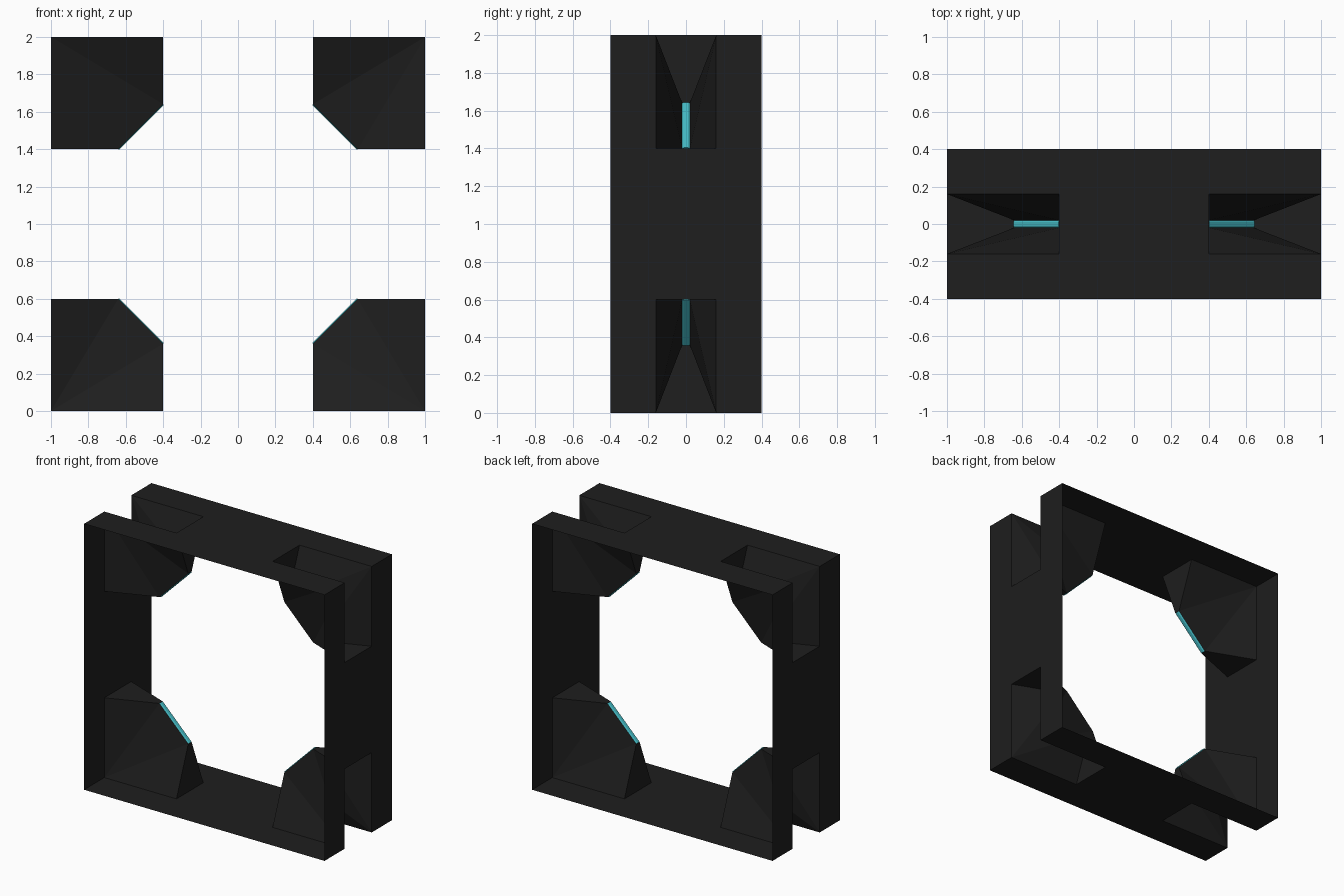
import bpy, bmesh
from mathutils import Matrix, Vector

if "Cube" in bpy.data.objects:
    bpy.data.objects.remove(bpy.data.objects["Cube"])


def material(name, color):
    m = bpy.data.materials.new(name)
    m.diffuse_color = color
    m.use_nodes = True
    m.node_tree.nodes["Principled BSDF"].inputs["Base Color"].default_value = m.diffuse_color
    return m


dark = material("dark_panel", (0.013, 0.013, 0.013, 1))
cyan = material("cyan_glow", (0.06, 0.5, 0.56, 1))

D, G, H = 0.4, 0.16, 0.02      # half depth, half notch width, half strip width
I, C = 0.4, 0.64               # notch inner limit, chamfer end


def build(name, faces, mat):
    """Repeat one side's faces four times around the centre of the ring."""
    bm = bmesh.new()
    for k in range(4):
        rot = Matrix.Translation((0, 0, 1)) @ Matrix.Rotation(k * 1.5707963268, 4, 'Y')
        for f in faces:
            bm.faces.new([bm.verts.new(rot @ Vector(p)) for p in f])
    bmesh.ops.remove_doubles(bm, verts=bm.verts, dist=0.0005)
    bmesh.ops.recalc_face_normals(bm, faces=bm.faces)
    me = bpy.data.meshes.new(name)
    bm.to_mesh(me)
    bm.free()
    ob = bpy.data.objects.new(name, me)
    bpy.context.collection.objects.link(ob)
    me.materials.append(mat)
    return ob


# Thin band of the square ring: two long rails and a bridge between the notches
xs = [-1, -I, I, 1]
faces = []
for i in range(3):
    for y0, y1 in ((-D, -G), (-G, G), (G, D)):
        if y0 == -G and i != 1:
            continue
        faces.append([(xs[i], y0, 1), (xs[i + 1], y0, 1), (xs[i + 1], y1, 1), (xs[i], y1, 1)])

# Corner notch: tapered end walls and folded side walls narrowing to the chamfer
faces.append([(I, -G, 1), (I, G, 1), (I, H, C), (I, -H, C)])
faces.append([(1, -G, I), (1, G, I), (C, H, I), (C, -H, I)])
for s in (-1, 1):
    corner = (1, s * G, 1)
    rim = [(I, s * G, 1), (I, s * H, C), (C, s * H, I), (1, s * G, I)]
    for a, b in zip(rim, rim[1:]):
        faces.append([corner, a, b])
build("ring_frame", faces, dark)

# Glowing strip along each chamfer, a flattened six-sided rod
profile = [(-H, 0), (-H / 2, 0.004), (H / 2, 0.004), (H, 0), (H / 2, -0.004), (-H / 2, -0.004)]
ends = [[(x + o, y, z + o) for y, o in profile] for x, z in ((I, C), (C, I))]
strip = [[ends[0][i], ends[0][(i + 1) % 6], ends[1][(i + 1) % 6], ends[1][i]] for i in range(6)]
build("corner_light_strips", strip + ends, cyan)
